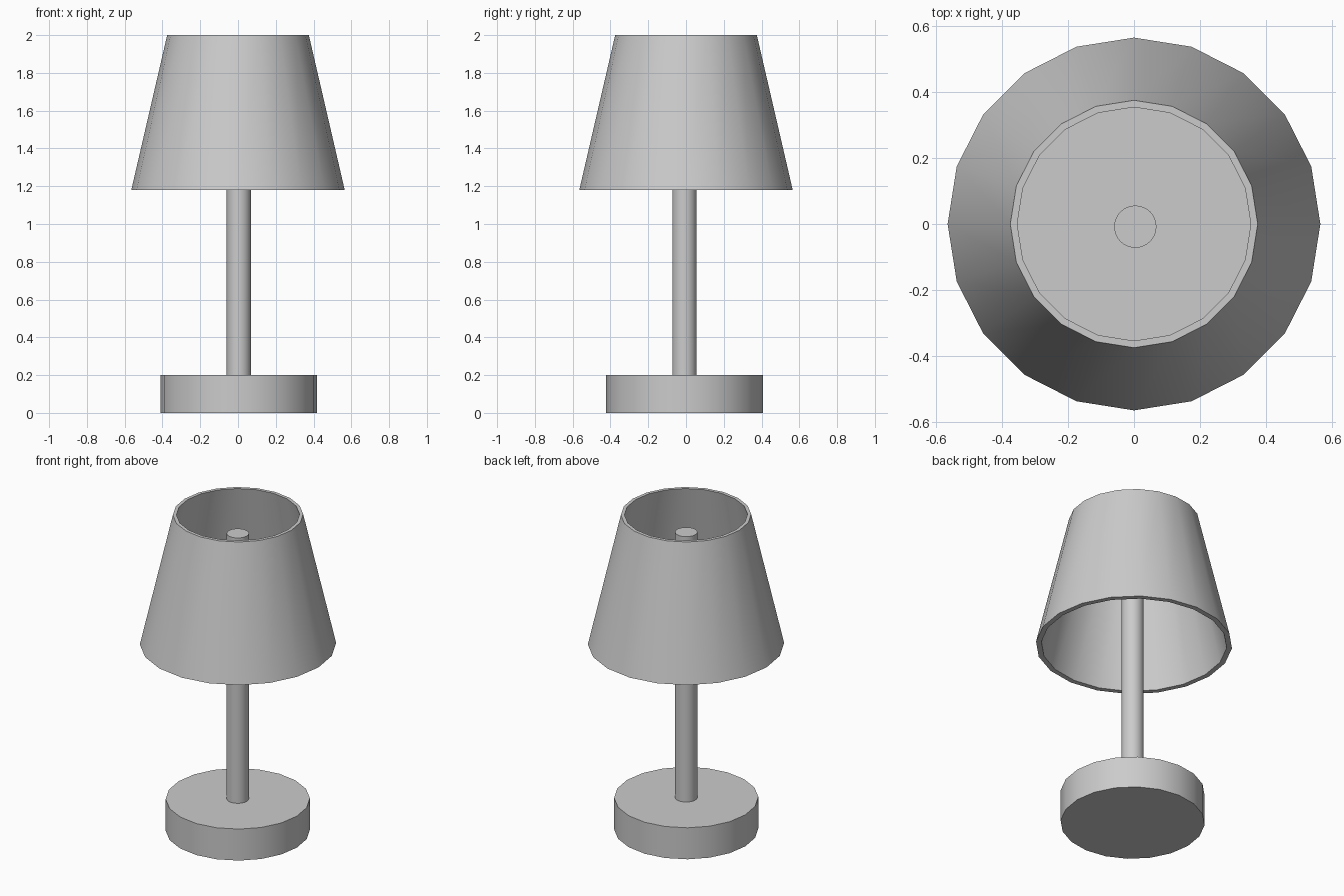
import bpy, math
from mathutils import Vector

if "Cube" in bpy.data.objects:
    bpy.data.objects.remove(bpy.data.objects["Cube"])


def lathe(name, profile, sides, centre=(0, 0), ring_closed=False):
    """Spin an (r, z) profile round z; cap the ends, or join them into a ring."""
    verts = [(centre[0] + r * math.cos(a), centre[1] + r * math.sin(a), z)
             for r, z in profile
             for a in (2 * math.pi * i / sides for i in range(sides))]
    n = len(profile)
    faces = []
    for k in range(n if ring_closed else n - 1):
        lo, hi = k * sides, ((k + 1) % n) * sides
        for i in range(sides):
            j = (i + 1) % sides
            faces.append((lo + i, lo + j, hi + j, hi + i))
    if not ring_closed:
        faces.append(tuple(reversed(range(sides))))
        faces.append(tuple(range((n - 1) * sides, n * sides)))
    mesh = bpy.data.meshes.new(name)
    mesh.from_pydata(verts, [], faces)
    obj = bpy.data.objects.new(name, mesh)
    bpy.context.collection.objects.link(obj)
    bpy.ops.object.select_all(action='DESELECT')
    obj.select_set(True)
    bpy.context.view_layer.objects.active = obj
    bpy.ops.object.shade_smooth_by_angle(angle=math.radians(30))
    return obj


# Base and pole sit very slightly off the shade's axis
STAND = (0.004, -0.008)

# Round foot
lathe("base", [(0.415, 0), (0.415, 0.2)], 20, STAND)

# Pole, ending inside the shade
lathe("pole", [(0.064, 0.19), (0.064, 1.885)], 32, STAND)

# Open tapered shade with wall thickness
lathe("shade", [(0.565, 1.18), (0.375, 2.0), (0.354, 2.0), (0.534, 1.18)],
      20, ring_closed=True)
